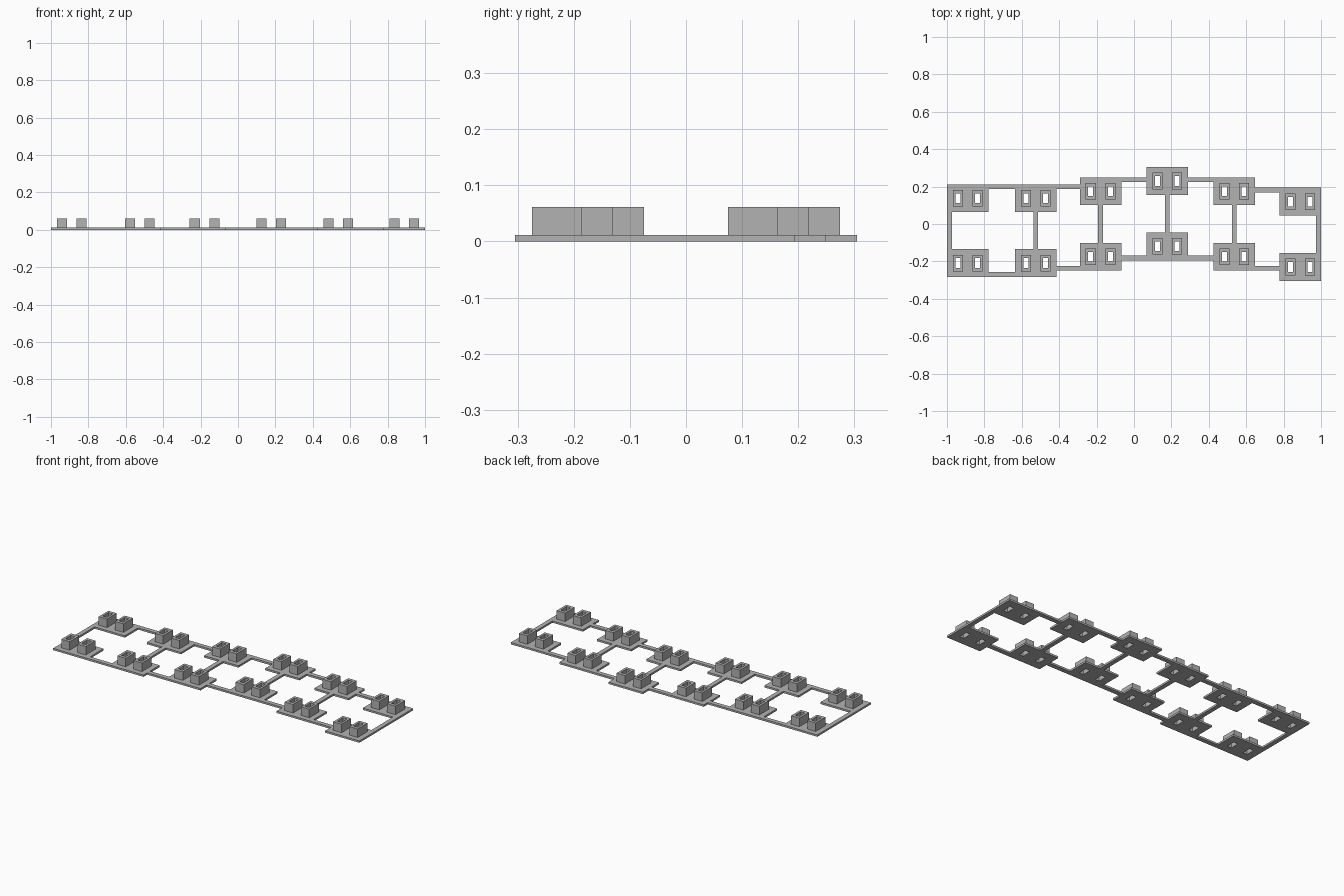
import bpy
import bmesh

cube = bpy.data.objects.get("Cube")
if cube:
    bpy.data.objects.remove(cube, do_unlink=True)

BASE_H, TOP_H = 0.011, 0.061        # plate and sleeve heights
PAD_X, PAD_Y = 0.111, 0.0745        # pad half sizes
SLEEVE_X, SLEEVE_Y = 0.027, 0.0445  # sleeve half sizes
HOLE_X, HOLE_Y = 0.0135, 0.026      # slot half sizes
OFFSET = 0.0525                     # sleeve distance from pad centre
BAR = 0.026                         # connecting bar width

gray = bpy.data.materials.new("gray")
gray.use_nodes = True
color = (0.45, 0.45, 0.45, 1)
gray.diffuse_color = color
gray.node_tree.nodes["Principled BSDF"].inputs["Base Color"].default_value = color


def finish(bm, name):
    bmesh.ops.recalc_face_normals(bm, faces=bm.faces[:])
    mesh = bpy.data.meshes.new(name)
    bm.to_mesh(mesh)
    bm.free()
    mesh.materials.append(gray)
    obj = bpy.data.objects.new(name, mesh)
    bpy.context.collection.objects.link(obj)
    return obj


def raise_faces(bm, faces, height, keep):
    """Extrude faces upward; the old faces stay only as an underside."""
    new = bmesh.ops.extrude_face_region(bm, geom=faces, use_keep_orig=keep)["geom"]
    verts = [g for g in new if isinstance(g, bmesh.types.BMVert)]
    bmesh.ops.translate(bm, verts=verts, vec=(0, 0, height))
    tops = [g for g in new if isinstance(g, bmesh.types.BMFace)]
    if not keep:
        old = [f for f in faces if f.is_valid]
        bmesh.ops.delete(bm, geom=old, context="FACES")
    return tops


def pad(name, cx, cy):
    """Plate with two raised rectangular sleeves, slotted right through."""
    steps = [-SLEEVE_X, -HOLE_X, HOLE_X, SLEEVE_X]
    xs = [-PAD_X] + [s * OFFSET + d for s in (-1, 1) for d in steps] + [PAD_X]
    ys = [-PAD_Y, -SLEEVE_Y, -HOLE_Y, HOLE_Y, SLEEVE_Y, PAD_Y]
    bm = bmesh.new()
    grid = [[bm.verts.new((cx + x, cy + y, 0)) for y in ys] for x in xs]
    for i in range(len(xs) - 1):
        for j in range(len(ys) - 1):
            if i in (2, 6) and j == 2:
                continue
            bm.faces.new((grid[i][j], grid[i + 1][j],
                          grid[i + 1][j + 1], grid[i][j + 1]))
    tops = raise_faces(bm, bm.faces[:], BASE_H, True)

    def in_sleeve(face):
        c = face.calc_center_median()
        return (abs(abs(c.x - cx) - OFFSET) < SLEEVE_X
                and abs(c.y - cy) < SLEEVE_Y)

    raise_faces(bm, [f for f in tops if in_sleeve(f)], TOP_H - BASE_H, False)
    bmesh.ops.dissolve_limit(bm, angle_limit=0.01,
                             verts=bm.verts[:], edges=bm.edges[:])
    finish(bm, name)


def bar(name, x0, x1, y0, y1):
    bm = bmesh.new()
    bmesh.ops.create_cube(bm, size=1)
    for v in bm.verts:
        v.co = (x1 if v.co.x > 0 else x0, y1 if v.co.y > 0 else y0,
                BASE_H if v.co.z > 0 else 0)
    finish(bm, name)


# Pad columns: x, back y, front y
columns = [
    (-0.889, 0.138, -0.209),
    (-0.525, 0.138, -0.209),
    (-0.179, 0.175, -0.175),
    (0.178, 0.230, -0.1195),
    (0.536, 0.175, -0.175),
    (0.889, 0.1195, -0.230),
]

for n, (x, back, front) in enumerate(columns, 1):
    pad(f"back_pad_{n}", x, back)
    pad(f"front_pad_{n}", x, front)
    # Cross bar: flush with the outer edge on the end columns
    mid = x
    if n == 1:
        mid = x - PAD_X + BAR / 2
    elif n == len(columns):
        mid = x + PAD_X - BAR / 2
    bar(f"cross_bar_{n}", mid - BAR / 2, mid + BAR / 2,
        front + PAD_Y, back - PAD_Y)

# Long bars, flush with the less protruding of the two neighbouring pads
for n, (a, b) in enumerate(zip(columns, columns[1:]), 1):
    x0, x1 = a[0] + PAD_X, b[0] - PAD_X
    back = min(a[1], b[1]) + PAD_Y
    front = max(a[2], b[2]) - PAD_Y
    bar(f"back_bar_{n}", x0, x1, back - BAR, back)
    bar(f"front_bar_{n}", x0, x1, front, front + BAR)
